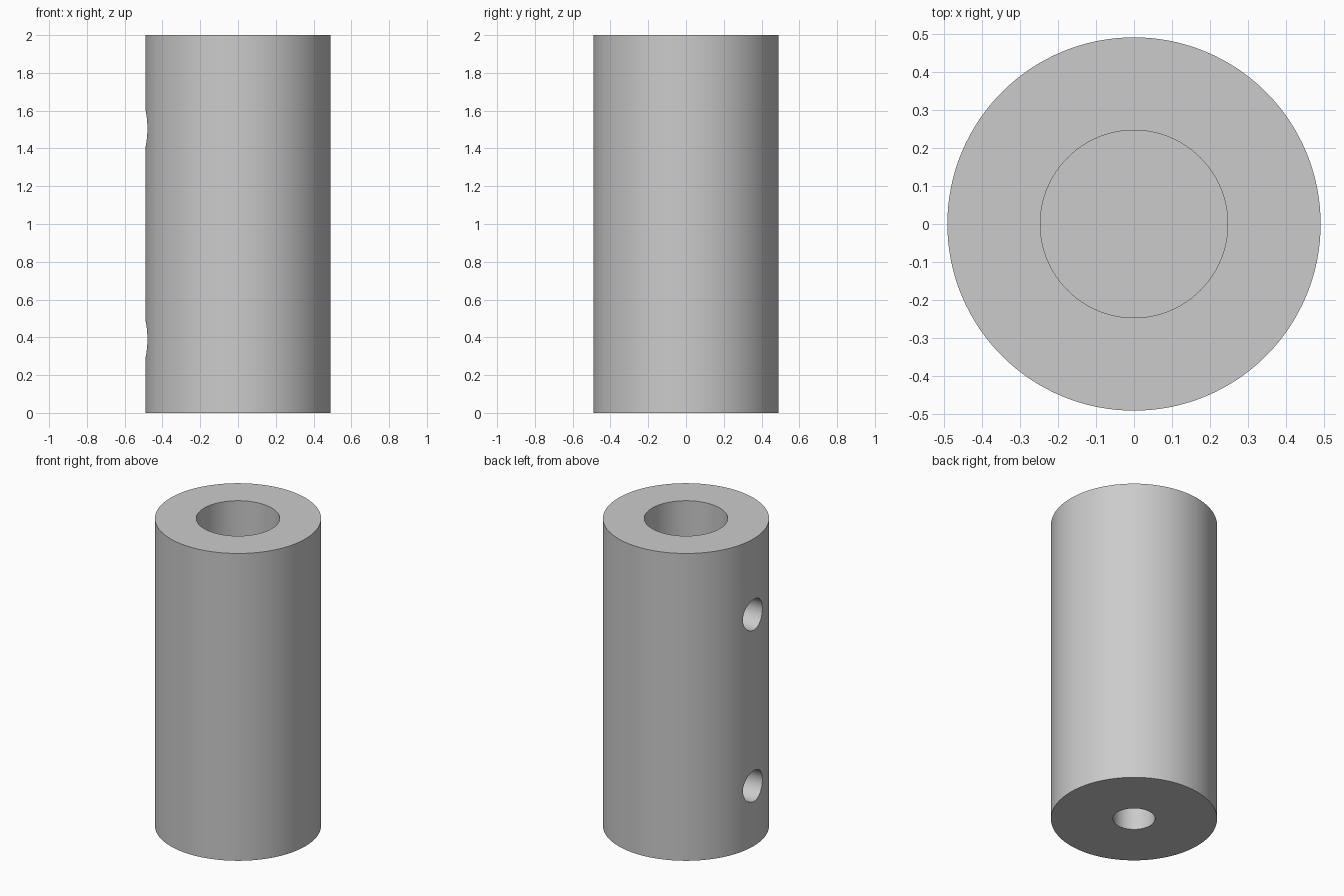
import bpy
import bmesh
from math import pi, radians

RADIUS, HEIGHT = 0.49, 2.0
TOP_BORE, BOTTOM_BORE = 0.246, 0.124
WEB_LOW, WEB_HIGH = 0.976, 1.024
SCREW_RADIUS, SCREW_HEIGHTS = 0.1, (0.39, 1.505)
SEGMENTS = 128

cube = bpy.data.objects.get("Cube")
if cube:
    bpy.data.objects.remove(cube, do_unlink=True)

# Plain grey metal
grey = bpy.data.materials.new("grey metal")
grey.use_nodes = True
colour = (0.6, 0.6, 0.6, 1)
grey.diffuse_color = colour
grey.node_tree.nodes["Principled BSDF"].inputs["Base Color"].default_value = colour

# Sleeve body: half section with a blind bore at each end, revolved about z
section = [(0, WEB_LOW), (BOTTOM_BORE, WEB_LOW), (BOTTOM_BORE, 0), (RADIUS, 0),
           (RADIUS, HEIGHT), (TOP_BORE, HEIGHT), (TOP_BORE, WEB_HIGH), (0, WEB_HIGH)]
bm = bmesh.new()
verts = [bm.verts.new((r, 0, z)) for r, z in section]
edges = [bm.edges.new(pair) for pair in zip(verts, verts[1:])]
bmesh.ops.spin(bm, geom=verts + edges, cent=(0, 0, 0), axis=(0, 0, 1),
               angle=2 * pi, steps=SEGMENTS, use_merge=False)
bmesh.ops.remove_doubles(bm, verts=bm.verts, dist=1e-4)
bmesh.ops.recalc_face_normals(bm, faces=bm.faces)
mesh = bpy.data.meshes.new("coupling_sleeve")
bm.to_mesh(mesh)
bm.free()
mesh.materials.append(grey)
sleeve = bpy.data.objects.new("coupling_sleeve", mesh)
bpy.context.collection.objects.link(sleeve)

# Set-screw holes from the right side into each bore
for z in SCREW_HEIGHTS:
    bpy.ops.mesh.primitive_cylinder_add(vertices=64, radius=SCREW_RADIUS, depth=0.6,
                                        location=(-0.3, 0, z), rotation=(0, pi / 2, 0))
    cutter = bpy.context.object
    cutter.name = "screw_hole_cutter"
    cutter.hide_render = True
    cutter.data.materials.append(grey)
    bpy.context.view_layer.objects.active = sleeve
    hole = sleeve.modifiers.new("screw_hole", "BOOLEAN")
    hole.operation = "DIFFERENCE"
    hole.solver = "EXACT"
    hole.object = cutter
    bpy.ops.object.modifier_apply(modifier=hole.name)
    bpy.data.objects.remove(cutter, do_unlink=True)

# Smooth walls with crisp rims
bpy.ops.object.select_all(action="DESELECT")
sleeve.select_set(True)
bpy.context.view_layer.objects.active = sleeve
bpy.ops.object.shade_smooth_by_angle(angle=radians(30))
